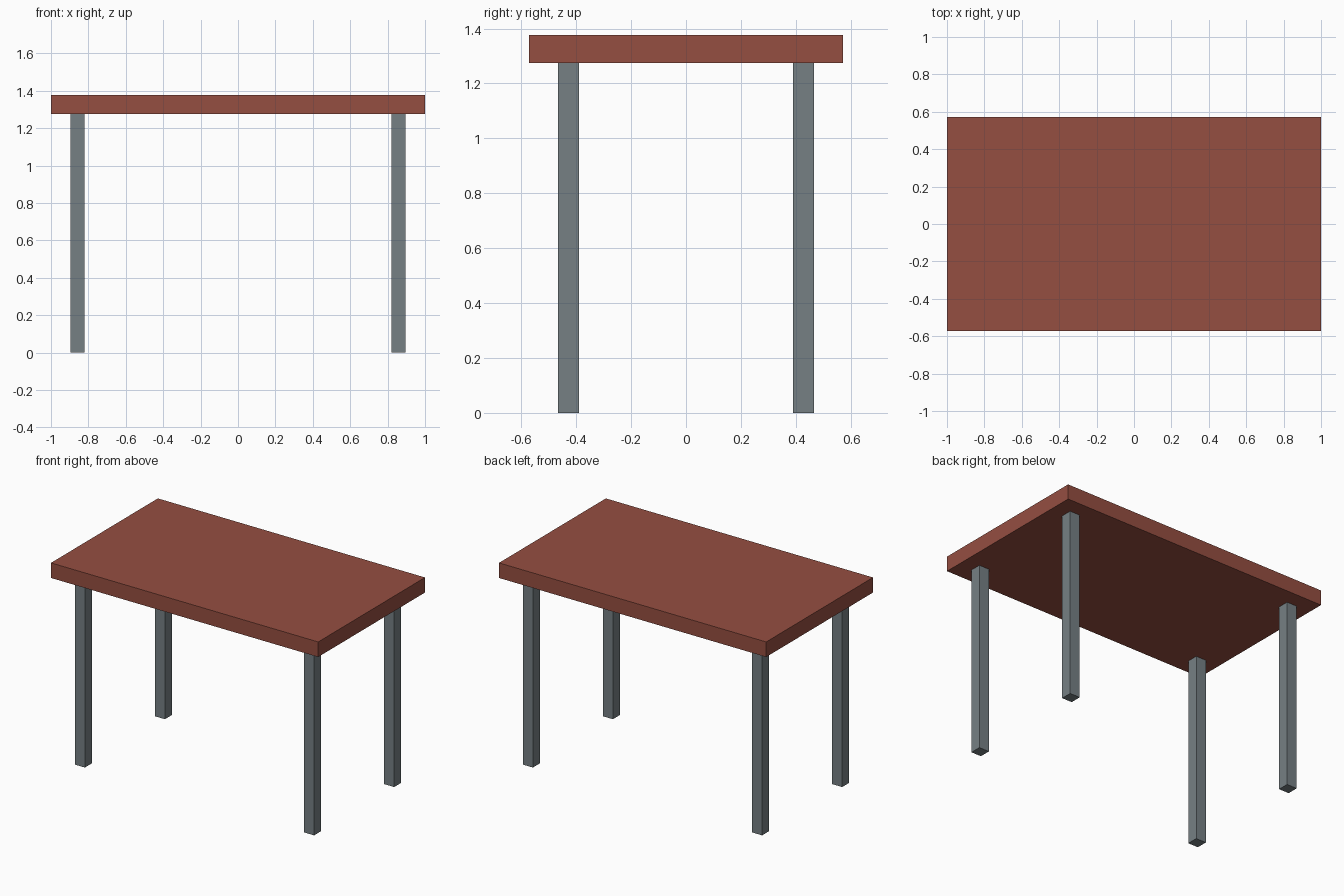
import bpy

if "Cube" in bpy.data.objects:
    bpy.data.objects.remove(bpy.data.objects["Cube"])

TOP_Z, UNDER_Z = 1.377, 1.275
LEG = 0.075


def material(name, color):
    mat = bpy.data.materials.new(name)
    mat.diffuse_color = (*color, 1)
    mat.use_nodes = True
    mat.node_tree.nodes["Principled BSDF"].inputs["Base Color"].default_value = mat.diffuse_color
    return mat


def box(name, center, size, mat):
    bpy.ops.mesh.primitive_cube_add(size=1, location=center)
    obj = bpy.context.object
    obj.name = name
    obj.scale = size
    bpy.ops.object.transform_apply(location=False, rotation=False, scale=True)
    obj.data.materials.append(mat)
    return obj


red_brown = material("red_brown", (0.30, 0.077, 0.053))
slate = material("slate_grey", (0.18, 0.215, 0.23))

# Table top slab
box("table_top", (0, 0, (TOP_Z + UNDER_Z) / 2), (2, 1.142, TOP_Z - UNDER_Z), red_brown)

# Four square legs, inset from the corners
for side, sx in (("left", -1), ("right", 1)):
    for end, sy in (("front", -1), ("back", 1)):
        box(f"{end}_{side}_leg", (sx * 0.858, sy * 0.428, UNDER_Z / 2), (LEG, LEG, UNDER_Z), slate)
